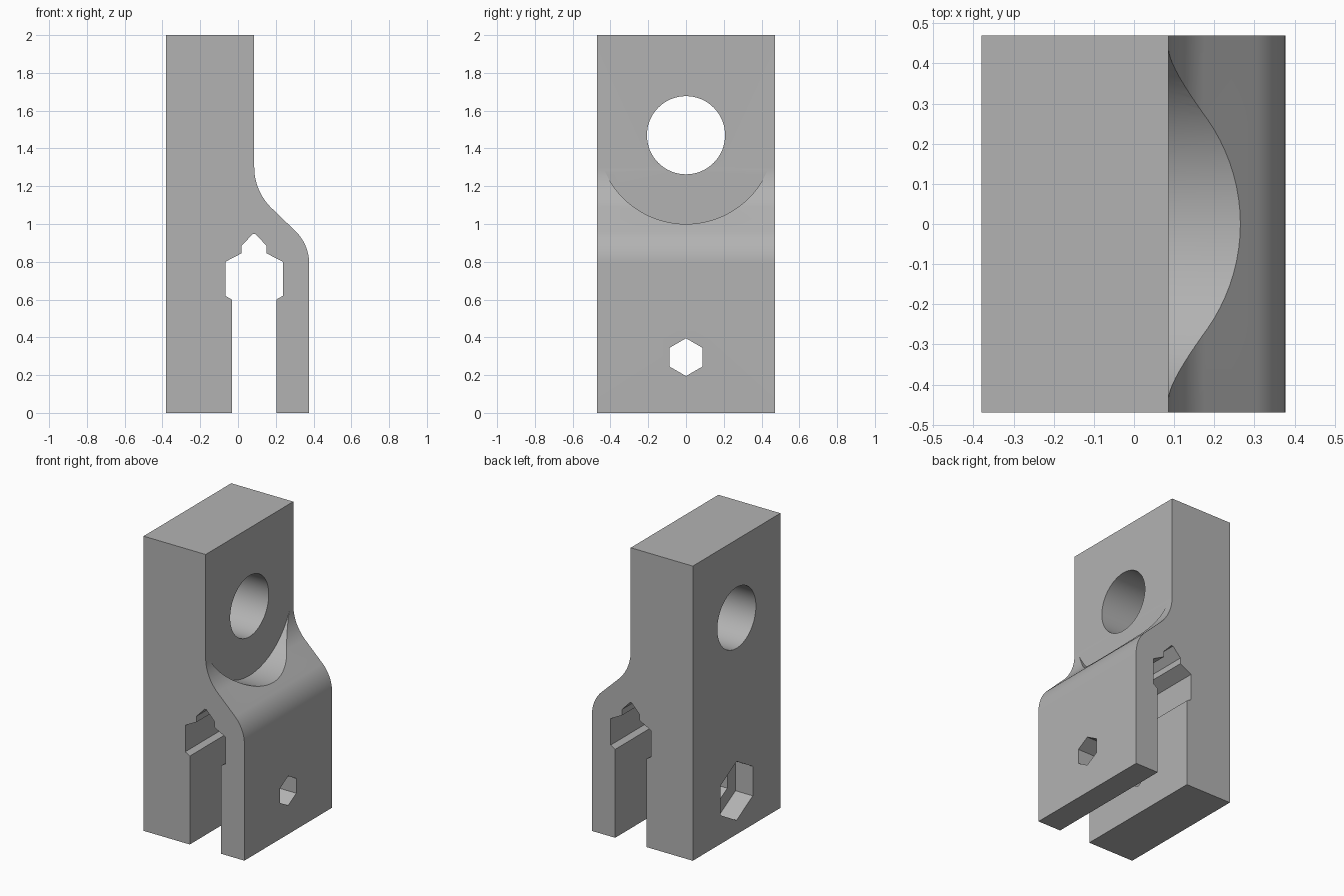
import bpy, bmesh
from math import pi, sin, cos, radians
from mathutils import Matrix

cube = bpy.data.objects.get("Cube")
if cube:
    bpy.data.objects.remove(cube, do_unlink=True)

HALF_DEPTH = 0.47
BACK, FACE, BULGE = -0.38, 0.086, 0.377   # main x planes
HOLE_Z, HEX_Z = 1.47, 0.295

steel = bpy.data.materials.new("plain grey")
steel.use_nodes = True
grey = (0.45, 0.45, 0.45, 1)
steel.diffuse_color = grey
steel.node_tree.nodes["Principled BSDF"].inputs["Base Color"].default_value = grey


def make_object(name, bm):
    bmesh.ops.recalc_face_normals(bm, faces=bm.faces)
    mesh = bpy.data.meshes.new(name)
    bm.to_mesh(mesh)
    bm.free()
    mesh.materials.append(steel)
    obj = bpy.data.objects.new(name, mesh)
    bpy.context.collection.objects.link(obj)
    return obj


def arc(cx, cz, r, start, end, steps=16):
    angles = [radians(start + (end - start) * i / steps) for i in range(steps + 1)]
    return [(cx + r * cos(a), cz + r * sin(a)) for a in angles]


def prism_cutter(name, sides, radius, z, x0, x1):
    """Prism along x with one corner pointing up."""
    bm = bmesh.new()
    bmesh.ops.create_cone(bm, cap_ends=True, segments=sides,
                          radius1=radius, radius2=radius, depth=x1 - x0)
    turn = Matrix.Rotation(pi / 2, 4, 'Y')
    bmesh.ops.transform(bm, matrix=turn, verts=bm.verts)
    first = max(bm.verts, key=lambda v: v.co.z)
    if abs(first.co.y) > 1e-4:
        bmesh.ops.rotate(bm, verts=bm.verts, matrix=Matrix.Rotation(pi / sides, 3, 'X'))
    bmesh.ops.translate(bm, verts=bm.verts, vec=((x0 + x1) / 2, 0, z))
    cutter = make_object(name, bm)
    cutter.hide_render = True
    return cutter


# Side profile: keyed slot, outer shoulder curve, straight back
slot_mid = 0.085
half_slot = [(0.118, 0), (0.118, 0.6), (0.152, 0.62), (0.152, 0.8),
             (0.066, 0.845), (0.066, 0.885), (0.006, 0.948)]
slot = [(slot_mid - x, z) for x, z in half_slot]
slot += [(slot_mid + x, z) for x, z in reversed(half_slot)]
shoulder = arc(BULGE - 0.24, 0.79, 0.24, 0, 45)
shoulder += arc(FACE + 0.3, 1.3, 0.3, 225, 180)
profile = [(BACK, 0)] + slot + [(BULGE, 0)] + shoulder + [(FACE, 2), (BACK, 2)]

bm = bmesh.new()
side = bm.faces.new([bm.verts.new((x, -HALF_DEPTH, z)) for x, z in profile])
extruded = bmesh.ops.extrude_face_region(bm, geom=[side])["geom"]
bmesh.ops.translate(bm, vec=(0, 2 * HALF_DEPTH, 0),
                    verts=[g for g in extruded if isinstance(g, bmesh.types.BMVert)])
body = make_object("clamp_body", bm)

# Round hole, clearance recess around it, hexagonal bolt hole and nut pocket
cutters = [
    prism_cutter("round_hole_cutter", 64, 0.207, HOLE_Z, -0.6, 0.6),
    prism_cutter("recess_cutter", 96, 0.47, HOLE_Z, FACE + 0.0005, 0.6),
    prism_cutter("bolt_hole_cutter", 6, 0.1, HEX_Z, -0.6, 0.6),
    prism_cutter("nut_pocket_cutter", 6, 0.2, HEX_Z, -0.6, BACK + 0.13),
]
bpy.context.view_layer.objects.active = body
for cutter in cutters:
    cut = body.modifiers.new(cutter.name, 'BOOLEAN')
    cut.operation, cut.solver, cut.object = 'DIFFERENCE', 'EXACT', cutter
    bpy.ops.object.modifier_apply(modifier=cut.name)
    bpy.data.objects.remove(cutter, do_unlink=True)

# Smooth the curved walls, keep the machined edges crisp
bpy.ops.object.select_all(action='DESELECT')
body.select_set(True)
bpy.ops.object.shade_smooth_by_angle(angle=radians(20))
